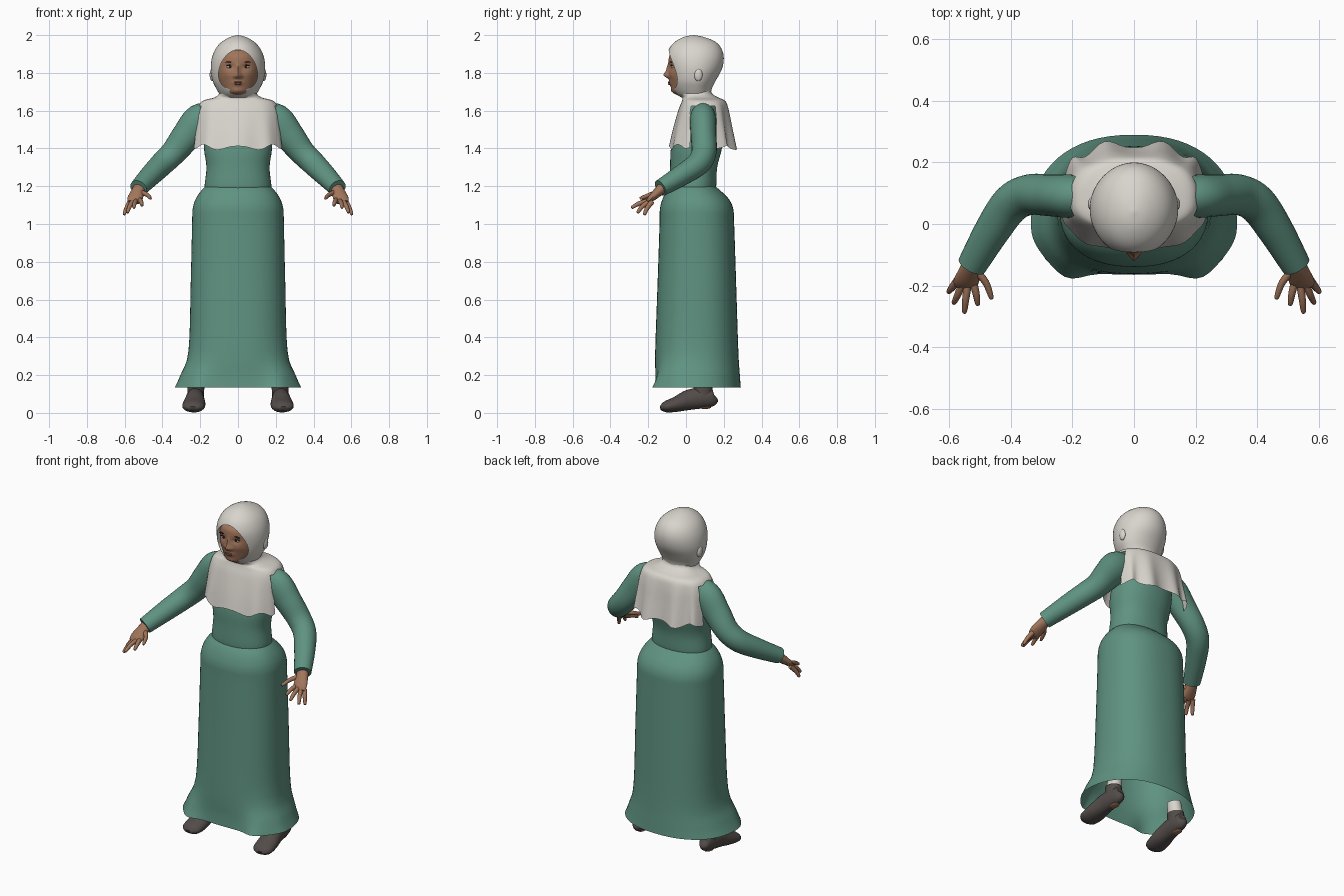
import bpy, bmesh, math
from mathutils import Vector

cube = bpy.data.objects.get("Cube")
if cube:
    bpy.data.objects.remove(cube, do_unlink=True)


def material(name, *rgb):
    m = bpy.data.materials.new(name)
    m.use_nodes = True
    m.diffuse_color = (*rgb, 1)
    node = next(n for n in m.node_tree.nodes if n.type == 'BSDF_PRINCIPLED')
    node.inputs["Base Color"].default_value = (*rgb, 1)
    return m


GREEN = material("green cloth", .115, .29, .22)
WHITE = material("off-white cloth", .69, .66, .61)
SKIN = material("skin", .36, .18, .105)
SHOE = material("dark leather", .085, .072, .066)
DARK = material("dark brown", .03, .02, .016)
LIP = material("lip", .27, .105, .075)
EYE = material("eye white", .55, .5, .45)
parts = []


def smooth_rows(rows, k):
    """Catmull-Rom interpolation through rows of numbers."""
    out = []
    last = len(rows) - 1
    for i in range(last):
        p0, p1, p2, p3 = (rows[min(max(j, 0), last)] for j in range(i - 1, i + 3))
        for s in range(k):
            t = s / k
            out.append([.5 * (2 * b + (c - a) * t + (2 * a - 5 * b + 4 * c - d) * t ** 2
                              + (3 * b - a - 3 * c + d) * t ** 3)
                        for a, b, c, d in zip(p0, p1, p2, p3)])
    return out + [list(rows[-1])]


def skin_rings(name, rings, mat, caps=(True, True), drop=None):
    bm = bmesh.new()
    vs = [[bm.verts.new(p) for p in ring] for ring in rings]
    n = len(vs[0])
    for a, b in zip(vs, vs[1:]):
        for i in range(n):
            j = (i + 1) % n
            bm.faces.new((a[i], a[j], b[j], b[i]))
    for use, ring in zip(caps, (vs[0], vs[-1])):
        if use:
            bm.faces.new(ring)
    bmesh.ops.recalc_face_normals(bm, faces=bm.faces[:])
    if drop:
        gone = [f for f in bm.faces if drop(f.calc_center_median())]
        bmesh.ops.delete(bm, geom=gone, context='FACES')
    me = bpy.data.meshes.new(name)
    bm.to_mesh(me)
    bm.free()
    me.materials.append(mat)
    ob = bpy.data.objects.new(name, me)
    bpy.context.collection.objects.link(ob)
    parts.append(ob)
    return ob


def power(v, n):
    return math.copysign(abs(v) ** (2 / n), v)


def loft(name, rows, mat, n=2.0, seg=64, k=4, tweak=None, **kw):
    """Rows: height, half width, front y, back y, y of the widest point."""
    rings = []
    for z, w, yf, yb, cy in smooth_rows(rows, k):
        ring = []
        for i in range(seg):
            t = math.tau * i / seg
            c, s = power(math.cos(t), n), power(math.sin(t), n)
            p = Vector((w * c, cy + s * ((yb - cy) if s > 0 else (cy - yf)), z))
            ring.append(tweak(p, t) if tweak else p)
        rings.append(ring)
    return skin_rings(name, rings, mat, **kw)


def tube(name, rows, mat, side=1, seg=16, k=4, **kw):
    """Rows: x, y, z and the two radii of the cross-section."""
    pts = smooth_rows(rows, k)
    rings = []
    for i, p in enumerate(pts):
        d = Vector(pts[min(i + 1, len(pts) - 1)][:3]) - Vector(pts[max(i - 1, 0)][:3])
        u = d.cross(Vector((1, 0, 0))).normalized()
        v = d.cross(u).normalized()
        ring = []
        for j in range(seg):
            t = math.tau * j / seg
            q = Vector(p[:3]) + u * p[3] * math.cos(t) + v * p[4] * math.sin(t)
            ring.append((q.x * side, q.y, q.z))
        rings.append(ring)
    return skin_rings(name, rings, mat, **kw)


def blob(name, loc, size, mat, roll=0):
    bpy.ops.mesh.primitive_uv_sphere_add(segments=20, ring_count=12, location=loc,
                                         rotation=(0, roll, 0))
    ob = bpy.context.object
    ob.name = name
    ob.scale = size
    ob.data.materials.append(mat)
    parts.append(ob)


def bump(x, z, cx, cz, sx, sz):
    return math.exp(-((x - cx) / sx) ** 2 - ((z - cz) / sz) ** 2)


# Skirt with two folds swinging out at the front of the hem
def hem_folds(p, t):
    f = max(0, (.36 - p.z) / .225)
    if p.y < 0:
        p.y -= .04 * f * f * math.exp(-((abs(p.x) - .22) / .07) ** 2)
    return p


loft("skirt", [(.135, .335, -.165, .29, 0), (.2, .305, -.162, .285, .01),
               (.33, .262, -.163, .277, .04), (.7, .25, -.15, .265, .05),
               (1.0, .243, -.14, .255, .05), (1.08, .24, -.138, .25, .05),
               (1.13, .225, -.125, .228, .045), (1.17, .2, -.105, .19, .04),
               (1.2, .172, -.08, .155, .04)], GREEN, n=2.3, tweak=hem_folds,
     caps=(False, False))
loft("bodice", [(1.16, .17, -.08, .15, .04), (1.2, .177, -.088, .16, .04),
                (1.3, .167, -.084, .165, .04), (1.4, .18, -.08, .19, .05),
                (1.5, .175, -.055, .2, .07), (1.6, .15, -.005, .175, .08),
                (1.65, .08, .03, .12, .08)], GREEN, n=2.2)


# Shoulder cape with rippled hem and side openings for the arms
def ripples(p, t):
    f = min(1, max(0, (1.66 - p.z) / .26))
    p.y += f * math.cos(10 * t) * (.014 if p.y > .08 else .004)
    p.z += f * f * (.012 * math.cos(8 * t) + .012 * abs(math.cos(t)))
    return p


loft("shoulder_cape", [(1.74, .1, -.05, .13, .045), (1.695, .098, -.04, .135, .05),
                       (1.67, .125, -.02, .17, .07), (1.65, .19, -.022, .21, .08),
                       (1.6, .215, -.04, .228, .08), (1.5, .228, -.066, .245, .08),
                       (1.4, .24, -.086, .262, .08)], WHITE, n=2.5, seg=96, k=5,
     tweak=ripples, caps=(False, False),
     drop=lambda c: abs(c.x) > .15 and c.z < 1.625 and .025 < c.y < .155)

# Hood, with the face opening cut through its front
hood = loft("hood", [(1.67, .09, -.025, .13, .05), (1.69, .1, -.055, .132, .05),
                     (1.72, .117, -.076, .138, .05), (1.76, .135, -.09, .158, .05),
                     (1.82, .144, -.1, .19, .05), (1.88, .138, -.104, .2, .05),
                     (1.93, .117, -.088, .187, .05), (1.965, .085, -.058, .155, .045),
                     (1.99, .042, -.012, .095, .04), (2.0, .002, .038, .042, .04)], WHITE)
opening = [[(.103 * math.cos(math.tau * i / 48), y,
             1.797 + .107 * math.sin(math.tau * i / 48) - .012 * math.cos(math.tau * i / 24) + .006)
            for i in range(48)] for y in (-.3, .03)]
cutter = skin_rings("opening_cutter", opening, WHITE)
cutter.hide_render = True
cut = hood.modifiers.new("opening", 'BOOLEAN')
cut.object = cutter
cut.operation = 'DIFFERENCE'
cut.solver = 'EXACT'
bpy.context.view_layer.objects.active = hood
bpy.ops.object.modifier_apply(modifier=cut.name)
parts.remove(cutter)
bpy.data.objects.remove(cutter, do_unlink=True)


# Face with sculpted nose, sockets, lips and chin
def features(p, t):
    if p.y < .03:
        x, z = abs(p.x), p.z
        p.y -= (.024 * bump(x, z, 0, 1.788, .015, .016) + .012 * bump(x, z, 0, 1.815, .01, .03)
                + .01 * bump(x, z, .016, 1.782, .01, .01) + .01 * bump(x, z, 0, 1.746, .026, .014)
                + .006 * bump(x, z, 0, 1.705, .03, .015) + .004 * bump(x, z, .055, 1.79, .025, .02)
                - .009 * bump(x, z, .042, 1.832, .022, .013))
    return p


loft("face", [(1.68, .06, -.04, .05, .03), (1.7, .08, -.07, .06, .03),
              (1.745, .1, -.082, .06, .03), (1.79, .112, -.09, .06, .03),
              (1.84, .114, -.092, .06, .03), (1.89, .105, -.088, .06, .03),
              (1.92, .085, -.06, .06, .03)], SKIN, seg=96, k=7, tweak=features)
blob("upper_lip", (0, -.09, 1.7505), (.024, .0055, .0045), LIP)
blob("lower_lip", (0, -.089, 1.7415), (.02, .0065, .0055), LIP)

for side, tag in ((1, "left"), (-1, "right")):
    blob(tag + "_eye", (side * .043, -.07, 1.832), (.018, .009, .0085), EYE)
    blob(tag + "_iris", (side * .042, -.0765, 1.832), (.0075, .004, .0075), DARK)
    blob(tag + "_lashes", (side * .043, -.076, 1.8405), (.021, .006, .003), DARK, side * .08)
    blob(tag + "_brow", (side * .045, -.0805, 1.858), (.025, .006, .0035), DARK, side * .1)
    blob(tag + "_ear_bulge", (side * .136, .065, 1.79), (.014, .022, .034), WHITE)

    # Sleeve
    tube(tag + "_sleeve", [(.12, .09, 1.575, .06, .065), (.2, .09, 1.55, .07, .087),
                           (.27, .093, 1.468, .068, .08), (.34, .095, 1.38, .066, .068),
                           (.4, .065, 1.32, .063, .064), (.46, -.02, 1.26, .056, .058),
                           (.527, -.135, 1.19, .045, .048)], GREEN, side, seg=28, k=6)

    # Hand
    tube(tag + "_palm", [(.515, -.115, 1.2, .03, .032), (.53, -.145, 1.172, .026, .035),
                         (.545, -.185, 1.135, .018, .041), (.552, -.205, 1.115, .009, .034)],
         SKIN, side)
    fingers = {"index": [(.522, -.19, 1.128), (.513, -.228, 1.118), (.508, -.26, 1.1)],
               "middle": [(.54, -.195, 1.122), (.547, -.245, 1.11), (.551, -.285, 1.088)],
               "ring": [(.558, -.195, 1.117), (.573, -.23, 1.094), (.585, -.255, 1.063)],
               "little": [(.572, -.18, 1.118), (.59, -.205, 1.085), (.602, -.22, 1.052)],
               "thumb": [(.515, -.15, 1.168), (.482, -.19, 1.155), (.464, -.238, 1.137)]}
    for finger, (a, b, c) in fingers.items():
        tip = [2 * q - p for p, q in zip(b, c)]
        end = [q + (r - q) * .1 for q, r in zip(c, tip)]
        tube(f"{tag}_{finger}_finger", [(*a, .014, .013), (*b, .012, .0115),
                                        (*c, .0085, .008), (*end, .002, .002)],
             SKIN, side, seg=12)

    # Shoe, ankle and sock
    tube(tag + "_shoe", [(.222, .157, .085, .012, .012), (.223, .145, .08, .043, .032),
                         (.225, .09, .079, .054, .044), (.228, .02, .07, .054, .05),
                         (.232, -.05, .046, .041, .06), (.238, -.11, .031, .029, .055),
                         (.24, -.135, .024, .01, .025)], SHOE, side, seg=24)
    tube(tag + "_shoe_collar", [(.225, .09, .07, .05, .042), (.222, .09, .145, .05, .045)],
         SHOE, side, seg=24)
    tube(tag + "_sock", [(.222, .09, .13, .045, .041), (.21, .09, .21, .04, .038)],
         WHITE, side, seg=24)
    blob(tag + "_heel_patch", (side * .224, .1, .029), (.022, .034, .008), SKIN)

# Smooth shading with sharp edges kept
bpy.ops.object.select_all(action='DESELECT')
for ob in parts:
    ob.select_set(True)
bpy.context.view_layer.objects.active = parts[0]
bpy.ops.object.shade_smooth_by_angle(angle=math.radians(45))
